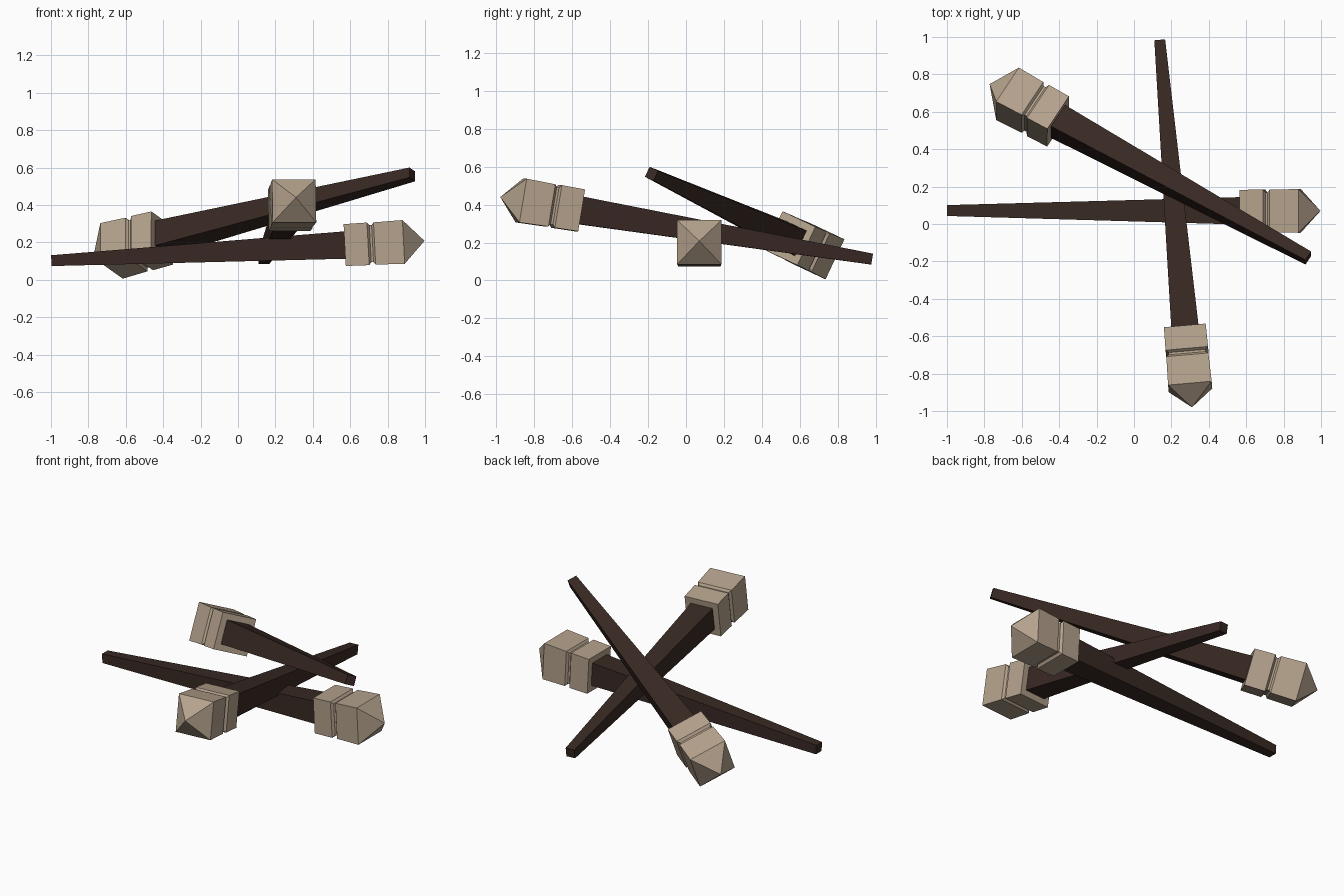
import bpy, bmesh, math
from mathutils import Vector, Matrix

if "Cube" in bpy.data.objects:
    bpy.data.objects.remove(bpy.data.objects["Cube"])


def material(name, color):
    m = bpy.data.materials.new(name)
    m.diffuse_color = (*color, 1)
    m.use_nodes = True
    m.node_tree.nodes["Principled BSDF"].inputs["Base Color"].default_value = m.diffuse_color
    return m


WOOD = material("dark_wood", (0.04, 0.022, 0.017))
BONE = material("pale_stone", (0.46, 0.36, 0.265))


def square_loft(name, profile, frame, mat):
    """Loft square sections; profile = (distance from tip, half width)."""
    bm = bmesh.new()
    rings = []
    for d, w in profile:
        if w == 0:
            rings.append([bm.verts.new((0, 0, -d))])
        else:
            rings.append([bm.verts.new((sx * w, sy * w, -d))
                          for sx, sy in ((1, 1), (-1, 1), (-1, -1), (1, -1))])
    for a, b in zip(rings, rings[1:]):
        for i in range(4):
            j = (i + 1) % 4
            if len(a) == 1:
                bm.faces.new((a[0], b[i], b[j]))
            else:
                bm.faces.new((a[i], b[i], b[j], a[j]))
    for r in (rings[0], rings[-1]):
        if len(r) == 4:
            bm.faces.new(r)
    bmesh.ops.recalc_face_normals(bm, faces=bm.faces)
    me = bpy.data.meshes.new(name)
    bm.to_mesh(me)
    bm.free()
    me.materials.append(mat)
    ob = bpy.data.objects.new(name, me)
    ob.matrix_world = frame
    bpy.context.collection.objects.link(ob)
    return ob


# Pointed block, groove and collar
HEAD = [(0, 0), (0.112, 0.117), (0.267, 0.113), (0.278, 0.099),
        (0.290, 0.099), (0.302, 0.114), (0.427, 0.112)]


def stake(label, tip, tail, roll):
    tip, tail = Vector(tip), Vector(tail)
    u = (tip - tail).normalized()
    h = Vector((0, 0, 1)).cross(u).normalized()
    v = u.cross(h)
    c, s = math.cos(roll), math.sin(roll)
    side, up = c * h + s * v, c * v - s * h
    frame = Matrix((side, up, u)).transposed().to_4x4()
    frame.translation = tip
    length = (tip - tail).length
    square_loft(label + "_head", HEAD, frame, BONE)
    # Tapered square shaft, set slightly into the collar
    square_loft(label + "_shaft", [(0.40, 0.074), (length, 0.029)], frame, WOOD)


# Three crossed stakes piled on each other
stake("lower_stake", (0.997, 0.07, 0.208), (-0.998, 0.072, 0.102), 0)
stake("middle_stake", (0.31, -0.98, 0.44), (0.138, 0.98, 0.113), 0)
stake("upper_stake", (-0.772, 0.748, 0.13), (0.932, -0.182, 0.563), math.radians(22))
